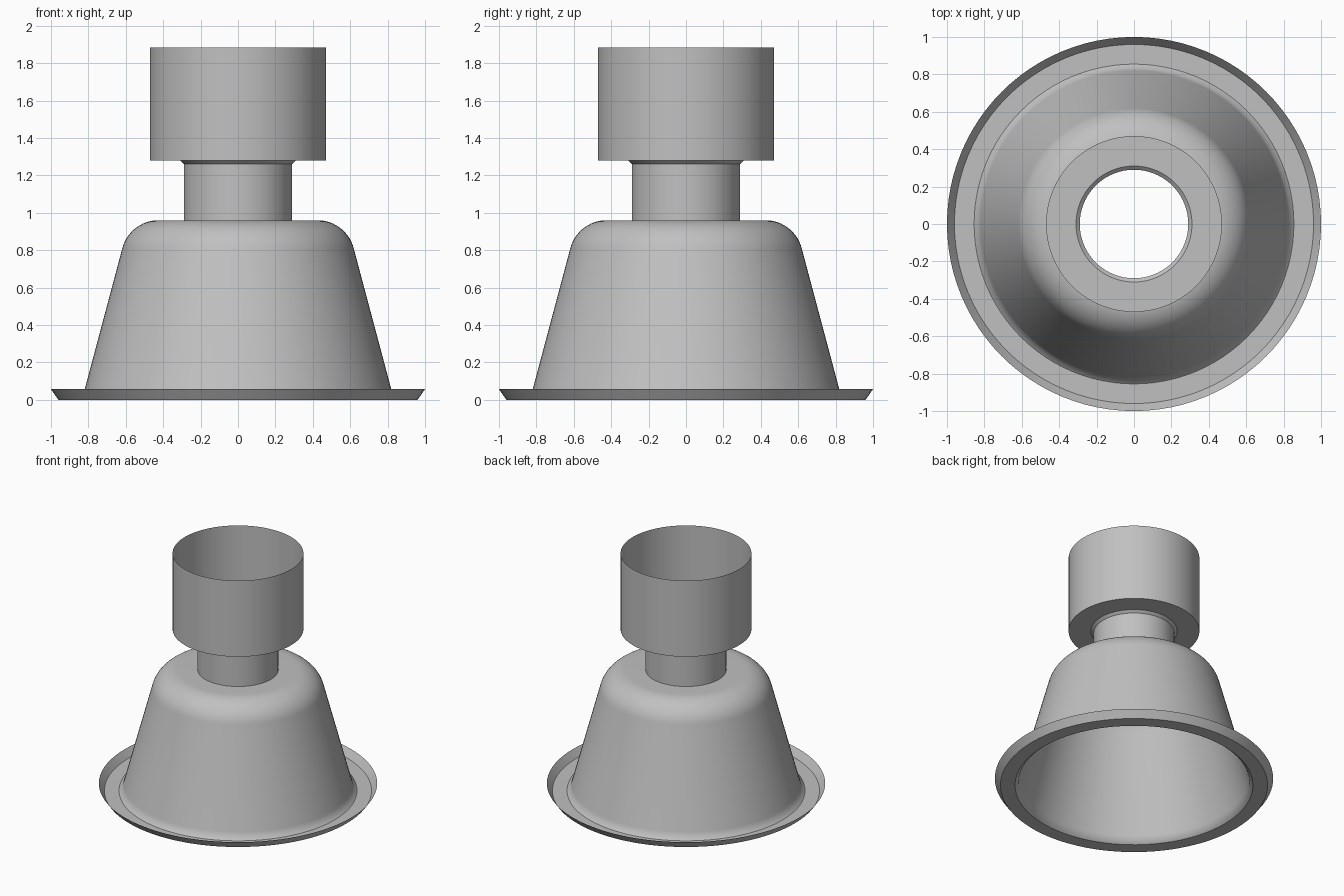
import bpy, bmesh
from math import sin, cos, pi, radians

SEGMENTS = 96

cube = bpy.data.objects.get("Cube")
if cube:
    bpy.data.objects.remove(cube, do_unlink=True)

# Single plain grey finish
grey = bpy.data.materials.new("plain_grey")
grey.use_nodes = True
colour = (0.53, 0.53, 0.53, 1)
grey.diffuse_color = colour
grey.node_tree.nodes["Principled BSDF"].inputs["Base Color"].default_value = colour


def revolve(name, profile):
    """Turn a (radius, height) profile around z into an open thin shell."""
    bm = bmesh.new()
    rings = []
    for r, z in profile:
        rings.append([bm.verts.new((r * cos(2 * pi * j / SEGMENTS),
                                    r * sin(2 * pi * j / SEGMENTS), z))
                      for j in range(SEGMENTS)])
    for low, high in zip(rings, rings[1:]):
        for j in range(SEGMENTS):
            k = (j + 1) % SEGMENTS
            bm.faces.new((low[j], low[k], high[k], high[j]))
    mesh = bpy.data.meshes.new(name)
    bm.to_mesh(mesh)
    bm.free()
    mesh.materials.append(grey)
    obj = bpy.data.objects.new(name, mesh)
    bpy.context.collection.objects.link(obj)
    bpy.ops.object.select_all(action='DESELECT')
    obj.select_set(True)
    bpy.context.view_layer.objects.active = obj
    bpy.ops.object.shade_smooth_by_angle(angle=radians(35))
    return obj


# Base flange with an upturned conical lip
revolve("base_flange", [(1.0, 0.057), (0.96, 0), (0.855, 0)])

# Tapered bell with a flared foot and a rounded shoulder
shoulder = [(0.425 + 0.2 * cos(radians(a)), 0.76 + 0.2 * sin(radians(a)))
            for a in range(15, 91, 5)]
revolve("bell_body", [(0.855, 0), (0.832, 0.02), (0.82, 0.055)]
        + shoulder + [(0.29, 0.96)])

# Narrow neck with a chamfer under the cup
revolve("neck", [(0.29, 0.96), (0.29, 1.262), (0.31, 1.28)])

# Open-topped cup
revolve("top_cup", [(0.31, 1.28), (0.47, 1.28), (0.47, 1.883)])
